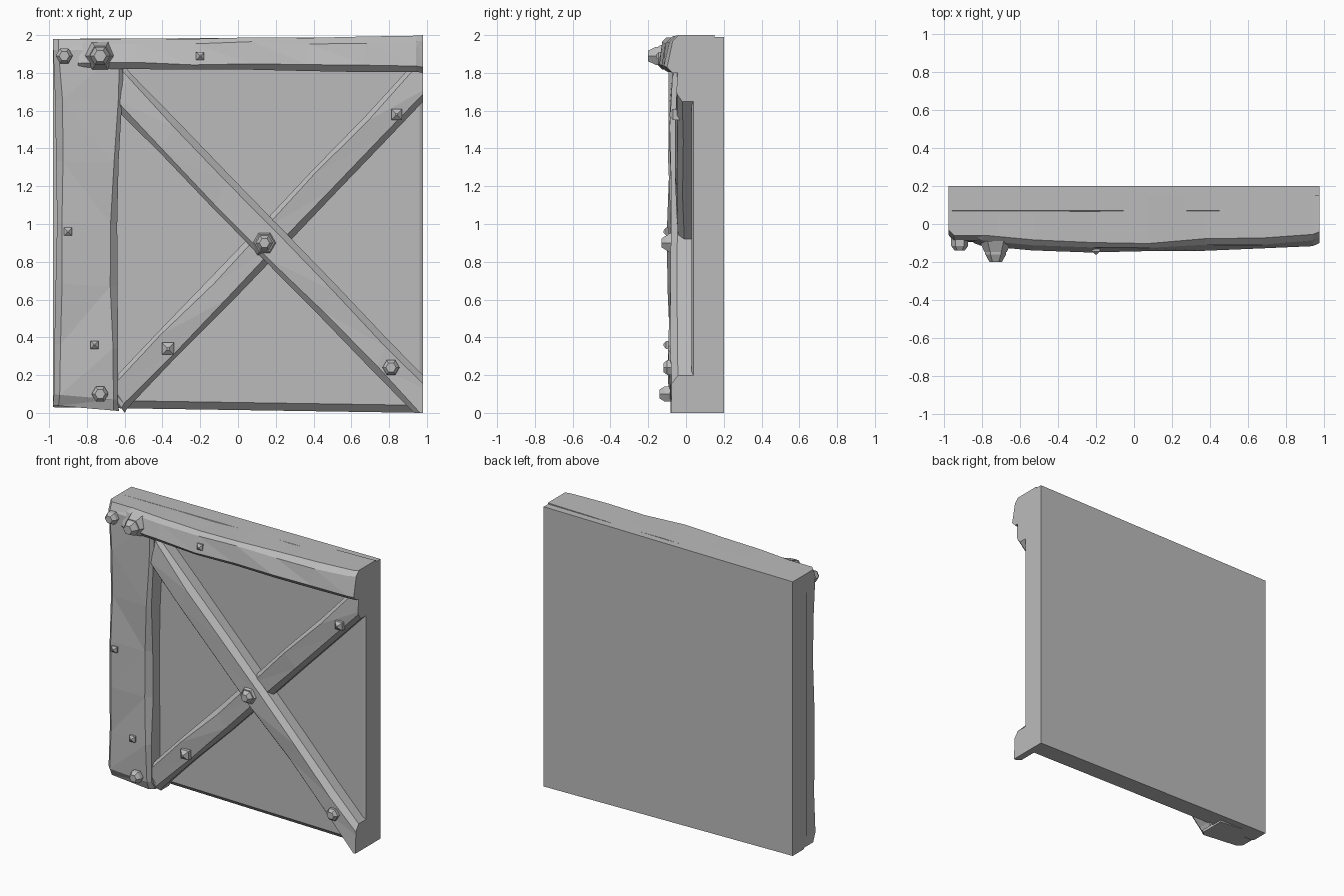
import bpy, bmesh, math, random
from mathutils import Matrix, Vector

random.seed(4)

cube = bpy.data.objects.get("Cube")
if cube:
    bpy.data.objects.remove(cube, do_unlink=True)

grey = bpy.data.materials.new("weathered grey")
grey.use_nodes = True
colour = (0.5, 0.5, 0.5, 1)
grey.diffuse_color = colour
grey.node_tree.nodes["Principled BSDF"].inputs["Base Color"].default_value = colour

# Shared planes: the outer side, and the front depth of each layer
SIDE = 0.98
BACK = 0.2
PANEL = 0.03
RISING = -0.05
FALLING = -0.08
POST = -0.09
RAIL = -0.12


def finish(name, bm):
    bmesh.ops.recalc_face_normals(bm, faces=bm.faces)
    mesh = bpy.data.meshes.new(name)
    bm.to_mesh(mesh)
    bm.free()
    mesh.materials.append(grey)
    obj = bpy.data.objects.new(name, mesh)
    bpy.context.collection.objects.link(obj)
    return obj


def trim(bm, point, normal):
    """Saw off everything beyond a plane and close the cut."""
    geometry = bm.verts[:] + bm.edges[:] + bm.faces[:]
    bmesh.ops.bisect_plane(bm, geom=geometry, plane_co=point,
                           plane_no=normal, clear_outer=True)
    open_edges = [edge for edge in bm.edges if edge.is_boundary]
    if open_edges:
        bmesh.ops.holes_fill(bm, edges=open_edges)


def plank(name, edge_a, edge_b, front, back, chamfer,
          lean=0, bulge=0, waist=0, rough=0, wear=0, steps=6):
    """Chamfered, hand-hewn timber between two edges, each given as (start, end) in x and z."""
    lines = [[Vector((x, 0, z)) for x, z in edge] for edge in (edge_a, edge_b)]
    # Short end sections carry the worn ends
    tip = wear
    stops = [0, tip] + [i / steps for i in range(1, steps)] + [1 - tip, 1]
    bm = bmesh.new()
    rings = []
    for t in stops:
        a, b = (start.lerp(end, t) for start, end in lines)
        across = (b - a).normalized()
        swell = math.sin(math.pi * t)
        at_end = t in (0, 1)
        loose = 0 if at_end else rough
        a += across * (waist * swell + random.uniform(0, loose))
        b -= across * (waist * swell + random.uniform(0, loose))
        section = []
        for edge, inward, depth in ((a, across, front + lean), (b, -across, front)):
            y = depth - bulge * swell + random.uniform(-loose, loose)
            if at_end:
                y += wear
            cut = chamfer + random.uniform(-loose, loose)
            corner = [(edge, back), (edge, y + cut), (edge + inward * cut, y)]
            section += corner if edge is a else corner[::-1]
        rings.append([bm.verts.new((p.x, y, p.z)) for p, y in section])
    for ring, following in zip(rings, rings[1:]):
        for i, vert in enumerate(ring):
            bm.faces.new((ring[i - 1], vert, following[i], following[i - 1]))
    bm.faces.new(rings[0])
    bm.faces.new(rings[-1])
    # Warped faces split into flat facets
    bmesh.ops.triangulate(bm, faces=bm.faces)
    trim(bm, (SIDE, 0, 0), (1, 0, 0))
    trim(bm, (0, 0, 0), (0, 0, -1))
    return finish(name, bm)


def head(name, x, z, surface, radius, height, sides, taper, washer=0):
    """Faceted metal head standing out of a front surface, with an optional washer."""
    bm = bmesh.new()
    turn = Matrix.Rotation(math.pi / 2, 4, 'X') @ Matrix.Rotation(math.pi / sides, 4, 'Z')

    def cone(base, top, rear, nose):
        middle = Matrix.Translation((x, (rear + nose) / 2, z))
        bmesh.ops.create_cone(bm, cap_ends=True, segments=sides, radius1=base,
                              radius2=top, depth=rear - nose, matrix=middle @ turn)

    shoulder = surface - height / 2
    cone(radius, radius, surface + PANEL, shoulder)
    cone(radius, radius * taper, shoulder, surface - height)
    if washer:
        cone(washer, washer * 0.7, surface + PANEL, surface - height / 3)
    return finish(name, bm)


def bolt(name, x, z, surface, radius=0.045, height=0.05, washer=0):
    return head(name, x, z, surface, radius, height, sides=6, taper=0.6, washer=washer)


def nail(name, x, z, surface, radius=0.03):
    return head(name, x, z, surface, radius, height=radius, sides=4, taper=0.2)


# Back board
plank("back_panel", ((-SIDE, 0.03), (SIDE, 0)), ((-SIDE, 1.98), (SIDE, 1.99)),
      PANEL, BACK, chamfer=0.04, wear=0.01)

# Upright on the left side
plank("left_post", ((-SIDE, 0.04), (-SIDE, 1.98)), ((-0.63, 0.01), (-0.6, 1.98)),
      POST, BACK - 0.05, chamfer=0.03, waist=0.015, rough=0.01, wear=0.03)

# Top rail, leaning out toward its lower edge
plank("top_rail", ((-0.83, 1.98), (SIDE, 2)), ((-0.85, 1.82), (SIDE, 1.8)),
      RAIL, BACK - 0.05, chamfer=0.03, lean=0.03, bulge=0.03, rough=0.008, wear=0.02)

# Crossed braces, the falling one lying over the rising one
plank("rising_brace", ((-0.7, 0.15), (0.94, 1.86)), ((-0.6, 0), (1.06, 1.72)),
      RISING, PANEL + 0.05, chamfer=0.03, rough=0.01, wear=0.01)
plank("falling_brace", ((-0.6, 1.84), (1.08, 0.1)), ((-0.7, 1.66), (1, -0.08)),
      FALLING, PANEL + 0.05, chamfer=0.03, rough=0.01, wear=0.02)

# Bolts
bolt("corner_bolt", -0.92, 1.89, POST)
bolt("rail_bolt", -0.73, 1.89, RAIL, radius=0.055, height=0.08, washer=0.085)
bolt("centre_bolt", 0.14, 0.9, FALLING, washer=0.075)
bolt("lower_right_bolt", 0.81, 0.24, FALLING, height=0.04)
bolt("post_foot_bolt", -0.73, 0.1, POST)

# Nail heads
nail("rail_nail", -0.2, 1.89, RAIL - 0.01)
nail("upper_right_nail", 0.84, 1.58, RISING, radius=0.04)
nail("lower_brace_nail", -0.37, 0.34, RISING, radius=0.045)
nail("post_middle_nail", -0.9, 0.96, POST)
nail("post_lower_nail", -0.76, 0.36, POST)
